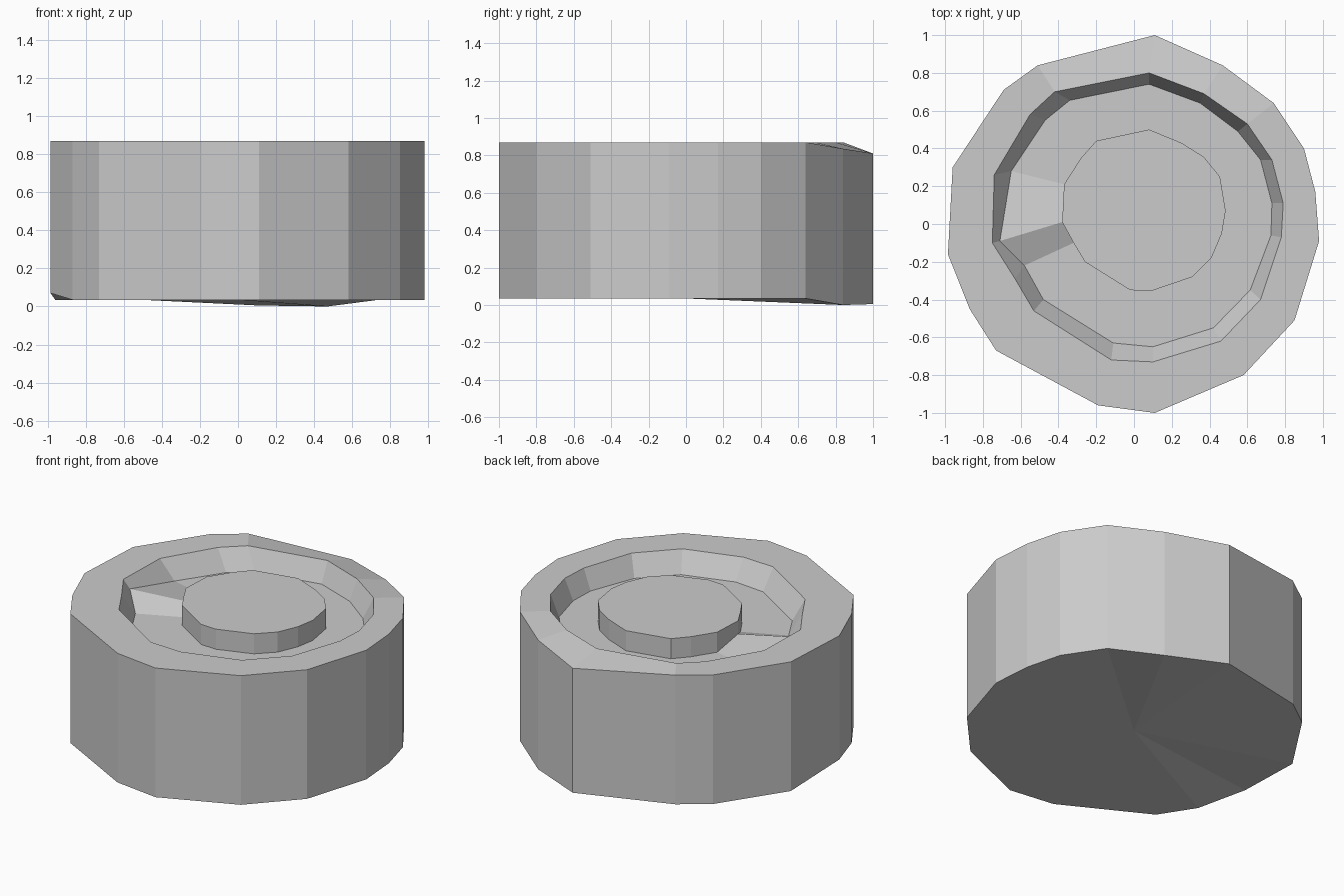
import bpy, bmesh

if "Cube" in bpy.data.objects:
    bpy.data.objects.remove(bpy.data.objects["Cube"])

# Hand-cut 16-sided outlines, counted clockwise from the back
OUTER = [(.11, 1), (.47, .84), (.74, .64), (.90, .40), (.96, .17), (.98, -.09), (.85, -.51), (.58, -.80),
         (.11, -1), (-.19, -.96), (-.73, -.67), (-.87, -.45), (-.985, -.16), (-.96, .30), (-.69, .71), (-.51, .84)]
LIP = [(.08, .80), (.37, .69), (.60, .53), (.73, .34), (.79, .11), (.78, -.07), (.67, -.40), (.46, -.62),
       (.10, -.73), (-.12, -.72), (-.53, -.46), (-.63, -.29), (-.75, -.10), (-.74, .26), (-.55, .58), (-.42, .70)]
GROOVE = [(.08, .74), (.35, .64), (.55, .49), (.67, .34), (.73, .11), (.725, -.06), (.615, -.35), (.42, -.55),
          (.10, -.65), (-.11, -.63), (-.48, -.40), (-.58, -.22), (-.71, -.09), (-.65, .28), (-.47, .55), (-.34, .655)]
CORE = [(.08, .50), (.25, .43), (.37, .355), (.455, .25), (.485, .07), (.465, -.05), (.41, -.18), (.31, -.28),
        (.09, -.355), (-.02, -.35), (-.26, -.20), (-.32, -.10), (-.38, .01), (-.37, .21), (-.28, .35), (-.20, .44)]
TOP, FLOOR, BASE = .87, .74, .035

bm = bmesh.new()


def ring(outline, z, dents={}):
    """Ring of vertices at height z; dents overrides z at chosen corners."""
    return [bm.verts.new((x, y, dents.get(i, z))) for i, (x, y) in enumerate(outline)]


def bridge(a, b):
    for i in range(len(a)):
        j = (i + 1) % len(a)
        bm.faces.new((a[i], a[j], b[j], b[i]))


# Outer wall, rim, groove wall, groove floor, central core
rings = [
    ring(OUTER, BASE, {0: .005, 1: 0, 12: .07}),
    ring(OUTER, TOP, {0: .81, 1: .835}),
    ring(LIP, TOP),
    ring(GROOVE, FLOOR, {12: .815}),
    ring(CORE, FLOOR, {12: .785}),
    ring(CORE, TOP),
]
for lower, upper in zip(rings, rings[1:]):
    bridge(lower, upper)

# Flat cap of the core and slightly uneven underside
bm.faces.new(rings[-1])
centre = bm.verts.new((0, 0, BASE))
for i in range(16):
    bm.faces.new((rings[0][i], rings[0][(i + 1) % 16], centre))
bmesh.ops.recalc_face_normals(bm, faces=bm.faces)

mesh = bpy.data.meshes.new("grooved_stone_disc")
bm.to_mesh(mesh)
bm.free()
bpy.context.collection.objects.link(bpy.data.objects.new("grooved_stone_disc", mesh))
